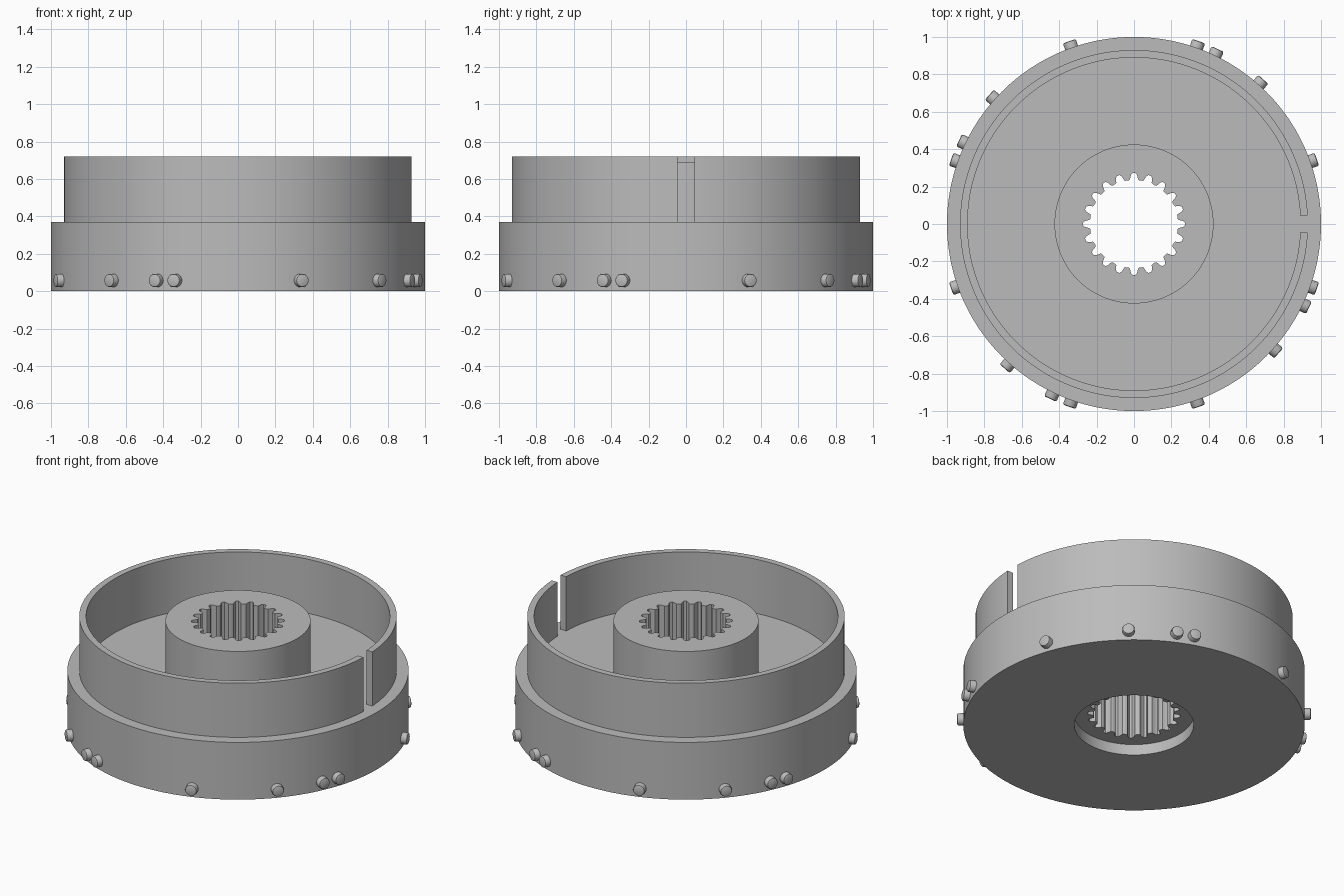
import bpy, bmesh
from math import pi, sin, cos, asin, radians
from mathutils import Matrix

cube = bpy.data.objects.get("Cube")
if cube:
    bpy.data.objects.remove(cube, do_unlink=True)

metal = bpy.data.materials.new("grey_metal")
metal.use_nodes = True
GREY = (0.5, 0.5, 0.5, 1)
metal.diffuse_color = GREY
metal.node_tree.nodes["Principled BSDF"].inputs["Base Color"].default_value = GREY


def finish(bm, name):
    bmesh.ops.recalc_face_normals(bm, faces=bm.faces)
    mesh = bpy.data.meshes.new(name)
    bm.to_mesh(mesh)
    bm.free()
    mesh.materials.append(metal)
    obj = bpy.data.objects.new(name, mesh)
    bpy.context.collection.objects.link(obj)
    bpy.ops.object.select_all(action='DESELECT')
    obj.select_set(True)
    bpy.context.view_layer.objects.active = obj
    bpy.ops.object.shade_smooth_by_angle(angle=radians(30))
    return obj


def bridge(bm, sections, closed):
    """Skin a row of closed cross-sections."""
    count = len(sections)
    for i in range(count if closed else count - 1):
        a, b = sections[i], sections[(i + 1) % count]
        for j in range(len(a)):
            k = (j + 1) % len(a)
            bm.faces.new((a[j], a[k], b[k], b[j]))


# Drum base with hub, splined bore and recess underneath
TEETH, STEPS = 20, 10
SPLINE = [0.273, 0.272, 0.262, 0.238, 0.235, 0.235, 0.235, 0.238, 0.262, 0.272]
BORE = None
profile = [(BORE, 0.07), (0.35, 0.07), (0.35, 0), (1, 0), (1, 0.37),
           (0.425, 0.37), (0.425, 0.69), (BORE, 0.69)]
bm = bmesh.new()
sections = []
for i in range(TEETH * STEPS):
    a = 2 * pi * i / (TEETH * STEPS)
    sections.append([])
    for radius, z in profile:
        r = radius or SPLINE[i % STEPS]
        sections[-1].append(bm.verts.new((r * cos(a), r * sin(a), z)))
bridge(bm, sections, True)
finish(bm, "drum_base_and_hub")

# Raised rim with a parallel-sided slot on the +x side
SEGMENTS, HALF_SLOT = 160, 0.045
bm = bmesh.new()
sections = []
for i in range(SEGMENTS + 1):
    sections.append([])
    for r, z in [(0.89, 0.365), (0.93, 0.365), (0.93, 0.72), (0.89, 0.72)]:
        start = asin(HALF_SLOT / r)
        a = start + (2 * pi - 2 * start) * i / SEGMENTS
        sections[-1].append(bm.verts.new((r * cos(a), r * sin(a), z)))
bridge(bm, sections, False)
bm.faces.new(sections[0])
bm.faces.new(sections[-1])
finish(bm, "slotted_rim")

# Radial pins, repeated in each quarter
for quarter in range(4):
    for number, angle in enumerate((19.5, 48.2, 64.4, 70.5)):
        bm = bmesh.new()
        bmesh.ops.create_cone(bm, cap_ends=True, segments=20, radius1=0.036,
                              radius2=0.036, depth=0.08)
        tip = [e for e in bm.edges if all(v.co.z > 0 for v in e.verts)]
        bmesh.ops.bevel(bm, geom=tip, offset=0.009, segments=2, profile=0.5,
                        affect='EDGES')
        place = (Matrix.Rotation(radians(angle + 90 * quarter), 4, 'Z')
                 @ Matrix.Translation((0.997, 0, 0.057))
                 @ Matrix.Rotation(pi / 2, 4, 'Y'))
        bmesh.ops.transform(bm, matrix=place, verts=bm.verts)
        finish(bm, f"pin_{quarter + 1}_{number + 1}")
